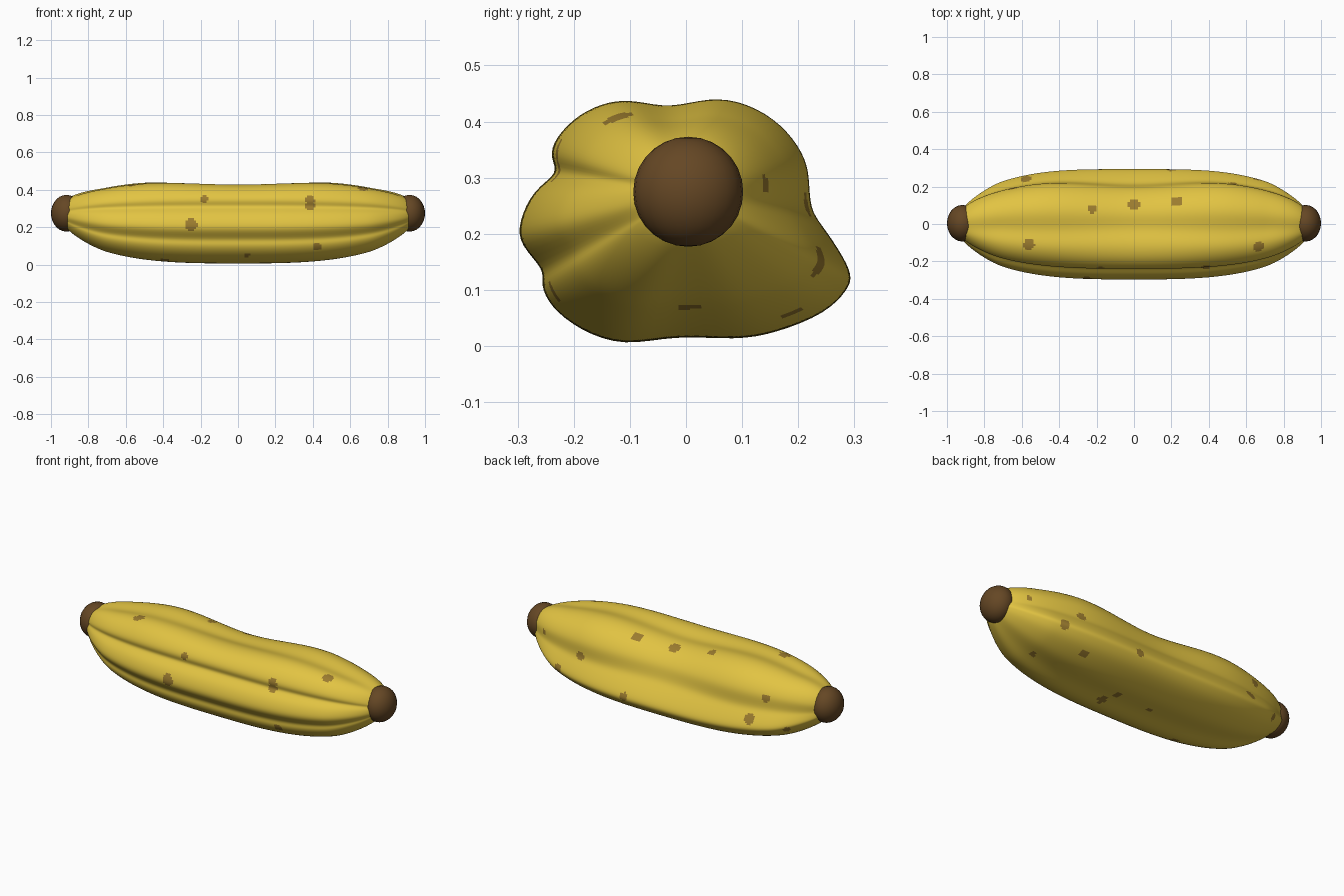
import bpy, bmesh, math
from mathutils import Vector

cube = bpy.data.objects.get("Cube")
if cube:
    bpy.data.objects.remove(cube, do_unlink=True)


def material(name, rgb):
    mat = bpy.data.materials.new(name)
    mat.use_nodes = True
    mat.diffuse_color = (*rgb, 1)
    mat.node_tree.nodes["Principled BSDF"].inputs["Base Color"].default_value = (*rgb, 1)
    return mat


yellow = material("ripe yellow", (0.76, 0.55, 0.055))
speckle = material("ripe speckle", (0.33, 0.2, 0.028))
brown = material("tip brown", (0.13, 0.063, 0.018))

# Lobed mid cross-section of the body, as (y, z) points
OUTLINE = [
    (.21, .245), (.2, .3), (.185, .335), (.145, .378), (.09, .408), (.035, .417),
    (-.025, .405), (-.08, .425), (-.13, .431), (-.19, .415), (-.235, .37),
    (-.243, .335), (-.225, .308), (-.272, .28), (-.299, .22), (-.297, .18),
    (-.25, .135), (-.26, .11), (-.242, .07), (-.19, .028), (-.11, -.002),
    (-.02, .02), (.09, .01), (.16, .023), (.25, .058), (.288, .1),
    (.298, .125), (.272, .17), (.237, .215)]
AXIS_Z = 0.275      # height of the line joining the two tips
REACH = 0.94        # where the body ends, inside the tips
MEAN_RADIUS = 0.21
RINGS = 43


def section(x):
    """One body ring: tapered to the tips, bulging on the upper back of the shoulders."""
    taper = (1 - abs(x / 0.97) ** 3) ** 0.55
    lobes = min(1, taper * 1.35)
    shoulder = min(1, abs(x) / 0.55)
    shoulder = shoulder * shoulder * (3 - 2 * shoulder)
    ring = []
    for y, z in OUTLINE:
        angle = math.atan2(z - AXIS_Z, y)
        radius = math.hypot(y, z - AXIS_Z)
        radius = MEAN_RADIUS + (radius - MEAN_RADIUS) * lobes
        bulge = 1 + 0.3 * shoulder * max(0, math.cos(angle - math.radians(60)))
        radius *= taper * bulge
        ring.append((x, radius * math.cos(angle), AXIS_Z + radius * math.sin(angle)))
    return ring


# Body: lofted rings, smoothed by subdivision
bm = bmesh.new()
rings = []
for i in range(RINGS):
    x = REACH * (2 * i / (RINGS - 1) - 1)
    rings.append([bm.verts.new(p) for p in section(x)])
count = len(OUTLINE)
for a, b in zip(rings, rings[1:]):
    for j in range(count):
        k = (j + 1) % count
        bm.faces.new((a[j], a[k], b[k], b[j]))
bm.faces.new(rings[0])
bm.faces.new(rings[-1])
bmesh.ops.recalc_face_normals(bm, faces=bm.faces)
mesh = bpy.data.meshes.new("body")
bm.to_mesh(mesh)
bm.free()
body = bpy.data.objects.new("body", mesh)
bpy.context.collection.objects.link(body)
bpy.context.view_layer.objects.active = body
body.select_set(True)
subsurf = body.modifiers.new("smooth", "SUBSURF")
subsurf.levels = 2
bpy.ops.object.modifier_apply(modifier=subsurf.name)
bpy.ops.object.shade_smooth()
body.data.materials.append(yellow)
body.data.materials.append(speckle)

# Speckles: (x, height or y, radius) for each side of the body
SPOTS = {
    "front": [(-.25, .215, .033), (-.18, .35, .02), (.385, .315, .026),
              (.425, .095, .024), (-.39, .025, .025), (.05, .05, .015)],
    "top": [(0, .105, .035), (.23, .12, .03), (-.225, .08, .022),
            (-.56, -.11, .03), (.665, -.12, .028), (.385, -.23, .025)],
    "back": [(.53, .25, .025), (.66, .15, .028), (.2, .13, .025), (-.58, .19, .03),
             (-.65, .31, .022), (-.78, .16, .02), (.82, .29, .015)],
    "bottom": [(.49, .19, .026), (.17, -.05, .028), (.14, .035, .02),
               (-.085, .025, .016), (.68, 0, .02)]}
RAYS = {
    "front": lambda x, v: ((x, -1, v), (0, 1, 0)),
    "back": lambda x, v: ((x, 1, v), (0, -1, 0)),
    "top": lambda x, v: ((x, v, 1), (0, 0, -1)),
    "bottom": lambda x, v: ((x, v, -1), (0, 0, 1))}
bpy.context.view_layer.update()
centres = []
for side, spots in SPOTS.items():
    for x, v, radius in spots:
        origin, direction = RAYS[side](x, v)
        hit, point, normal, index = body.ray_cast(Vector(origin), Vector(direction))
        if hit:
            centres.append((point.copy(), radius))
for face in body.data.polygons:
    if any((face.center - c).length < r for c, r in centres):
        face.material_index = 1

# Round tips at both ends
for name, side in (("left_tip", 1), ("right_tip", -1)):
    bpy.ops.mesh.primitive_uv_sphere_add(
        segments=24, ring_count=14, radius=1, location=(side * 0.917, 0.004, AXIS_Z))
    tip = bpy.context.object
    tip.name = name
    tip.scale = (0.083, 0.098, 0.098)
    bpy.ops.object.transform_apply(location=False, rotation=False, scale=True)
    bpy.ops.object.shade_smooth()
    tip.data.materials.append(brown)
